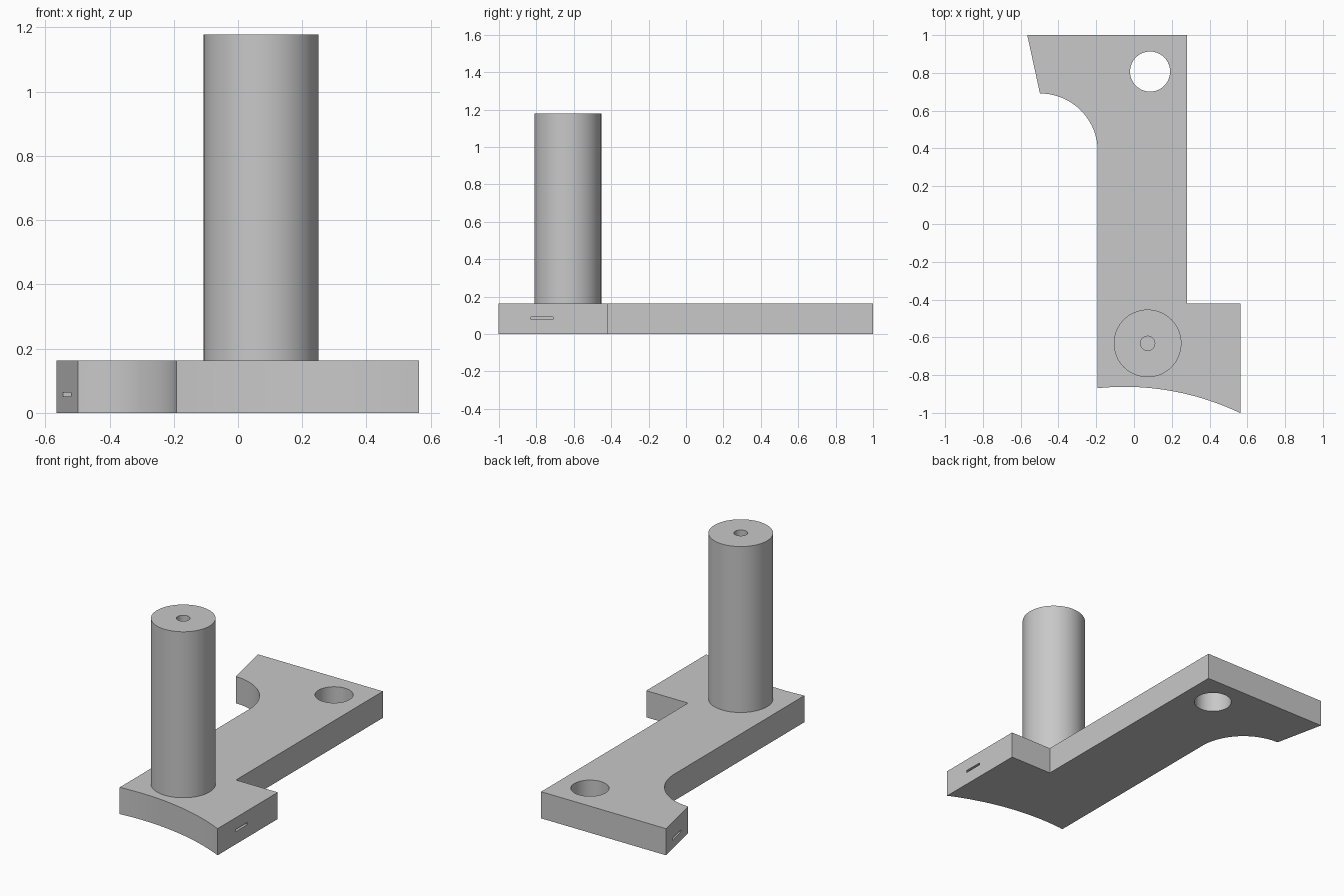
import bpy, bmesh
from math import sin, cos, pi, radians, asin, atan2
from mathutils import Vector

cube = bpy.data.objects.get("Cube")
if cube:
    bpy.data.objects.remove(cube, do_unlink=True)

# Single grey material
grey = bpy.data.materials.new("plain grey")
grey.use_nodes = True
grey.diffuse_color = (0.58, 0.58, 0.58, 1)
grey.node_tree.nodes["Principled BSDF"].inputs["Base Color"].default_value = grey.diffuse_color

PLATE_TOP = 0.163
PIN_TOP = 1.178
PIN_CENTRE = (0.072, -0.632)


def make_object(name, bm):
    bmesh.ops.recalc_face_normals(bm, faces=bm.faces)
    mesh = bpy.data.meshes.new(name)
    bm.to_mesh(mesh)
    bm.free()
    mesh.materials.append(grey)
    obj = bpy.data.objects.new(name, mesh)
    bpy.context.collection.objects.link(obj)
    return obj


def prism(name, outline, z0, z1):
    bm = bmesh.new()
    base = bm.faces.new([bm.verts.new((x, y, z0)) for x, y in outline])
    top = bmesh.ops.extrude_face_region(bm, geom=[base], use_keep_orig=True)["geom"]
    bmesh.ops.translate(bm, vec=(0, 0, z1 - z0),
                        verts=[v for v in top if isinstance(v, bmesh.types.BMVert)])
    return make_object(name, bm)


def arc(cx, cy, r, start, end, steps):
    angles = [start + (end - start) * i / steps for i in range(steps + 1)]
    return [(cx + r * cos(a), cy + r * sin(a)) for a in angles]


def cut(target, cutter):
    cutter.hide_render = True
    mod = target.modifiers.new("cut", "BOOLEAN")
    mod.operation = "DIFFERENCE"
    mod.solver = "EXACT"
    mod.object = cutter
    bpy.context.view_layer.objects.active = target
    bpy.ops.object.modifier_apply(modifier=mod.name)
    bpy.data.objects.remove(cutter, do_unlink=True)


def slot_cutter(centre, length, height, depth, angle):
    # Box whose length runs along the side face
    bm = bmesh.new()
    bmesh.ops.create_cube(bm, size=1)
    bmesh.ops.scale(bm, vec=(depth * 2, length, height), verts=bm.verts)
    obj = make_object("slot_cutter", bm)
    obj.location = centre
    obj.rotation_euler.z = angle
    bpy.context.view_layer.update()
    return obj


# Base plate: straight edges joined by a wide front arc and a concave side arc
R = 1.417
front_arc = arc(-0.05, -0.862 - R, R, pi / 2 - asin(0.613 / R), pi / 2 + asin(0.142 / R), 32)
side_arc = arc(-0.498, 0.385, 0.306, 0, pi / 2, 32)
outline = [(-0.565, 1), (0.28, 1), (0.28, -0.42), (0.563, -0.42)] + front_arc + side_arc
plate = prism("base_plate", outline, 0, PLATE_TOP)

# Through hole and the two thin side slots
cut(plate, prism("hole_cutter", arc(0.085, 0.807, 0.106, 0, 2 * pi, 64)[:-1], -0.1, 0.3))
cut(plate, slot_cutter((0.563, -0.77, 0.084), 0.12, 0.013, 0.06, 0))
slant = atan2(0.067, 0.309)
cut(plate, slot_cutter((-0.533, 0.85, 0.057), 0.12, 0.013, 0.06, slant))

# Upright pin with a blind bore, turned from a profile
bm = bmesh.new()
profile = [(0, 0.1), (0.179, 0.1), (0.179, PIN_TOP), (0.038, PIN_TOP),
           (0.038, PIN_TOP - 0.3), (0, PIN_TOP - 0.3)]
verts = [bm.verts.new((r, 0, z)) for r, z in profile]
edges = [bm.edges.new(pair) for pair in zip(verts, verts[1:])]
bmesh.ops.spin(bm, geom=verts + edges, cent=(0, 0, 0), axis=(0, 0, 1),
               angle=2 * pi, steps=64)
bmesh.ops.remove_doubles(bm, verts=bm.verts, dist=0.0001)
pin = make_object("upright_pin", bm)
pin.location = Vector((*PIN_CENTRE, 0))

# Smooth round walls, sharp corners
bpy.ops.object.select_all(action="DESELECT")
for obj in (plate, pin):
    obj.select_set(True)
bpy.context.view_layer.objects.active = plate
bpy.ops.object.shade_smooth_by_angle(angle=radians(30))
